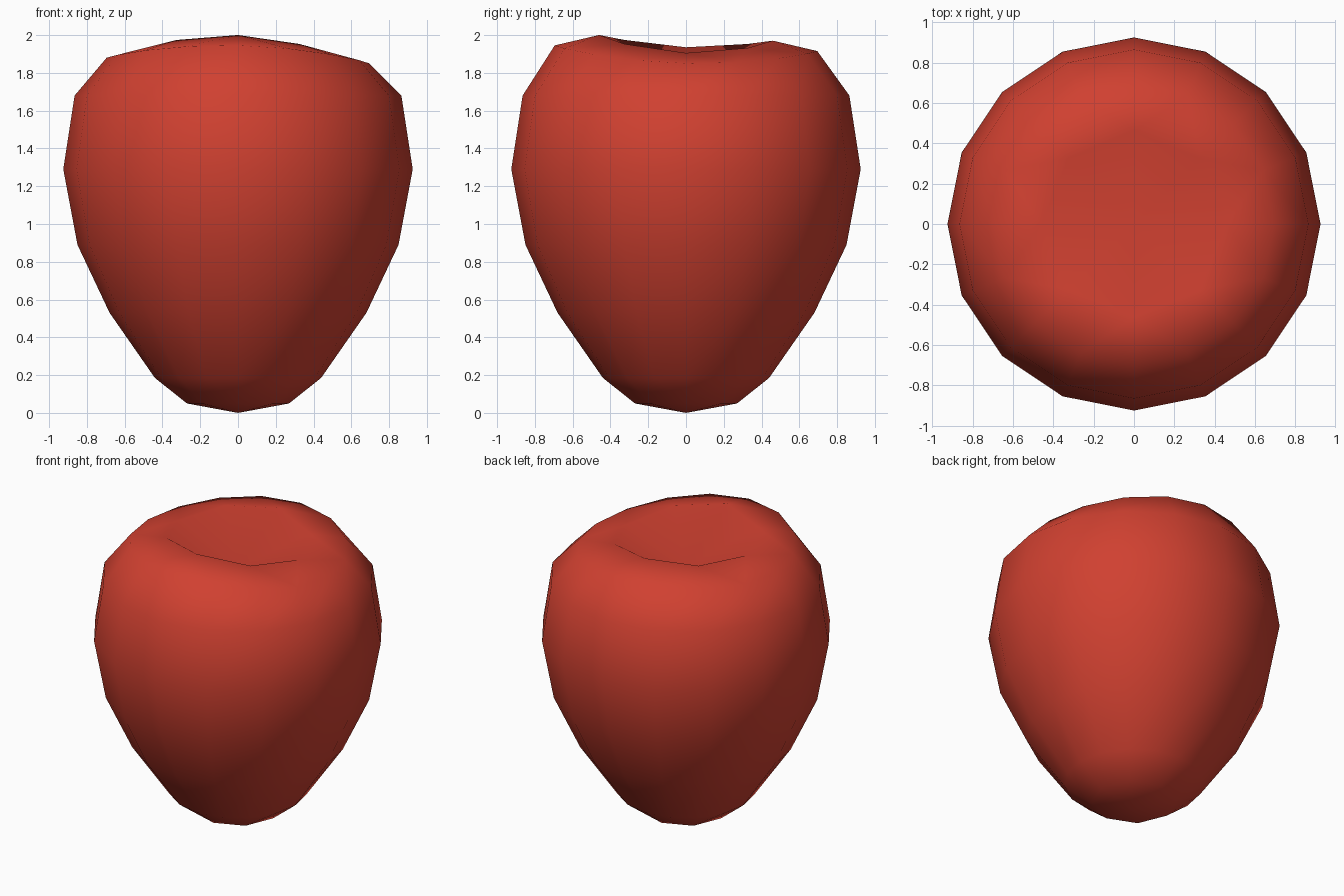
import bpy, bmesh, math

if "Cube" in bpy.data.objects:
    bpy.data.objects.remove(bpy.data.objects["Cube"])

red = bpy.data.materials.new("fruit_red")
red.diffuse_color = (0.63, 0.052, 0.03, 1)
red.use_nodes = True
red.node_tree.nodes["Principled BSDF"].inputs["Base Color"].default_value = red.diffuse_color

# Rings from bottom to top: radius, height, sides, how much the wavy top applies
RINGS = [(0.27, 0.05, 8, 0), (0.44, 0.185, 16, 0), (0.68, 0.53, 16, 0),
         (0.85, 0.89, 16, 0), (0.925, 1.29, 16, 0), (0.865, 1.68, 16, 0),
         (0.695, 1.898, 16, 1), (0.46, 1.953, 8, 1)]

bm = bmesh.new()


def ring(radius, height, sides, wave):
    verts = []
    for i in range(sides):
        a = 2 * math.pi * i / sides
        c, s = math.cos(a), math.sin(a)
        # rim rises to front and back, and leans towards front left
        dz = wave * (0.0325 * (s * s - c * c) - 0.015 * s - 0.015 * c)
        verts.append(bm.verts.new((radius * c, radius * s, height + dz)))
    return verts


def bridge(a, b):
    if len(a) == len(b):
        n = len(a)
        for i in range(n):
            j = (i + 1) % n
            bm.faces.new((a[i], a[j], b[j], b[i]))
        return
    few, many = (a, b) if len(a) < len(b) else (b, a)
    n = len(few)
    for i in range(n):
        p, q = few[i], few[(i + 1) % n]
        m0, m1, m2 = many[2 * i], many[2 * i + 1], many[(2 * i + 2) % (2 * n)]
        for tri in ((p, m0, m1), (p, m1, q), (q, m1, m2)):
            bm.faces.new(tri)


def cap(verts, z):
    tip = bm.verts.new((0, 0, z))
    for i, v in enumerate(verts):
        bm.faces.new((v, verts[(i + 1) % len(verts)], tip))


# Body, pointed base and stem dimple
rings = [ring(*r) for r in RINGS]
for lower, upper in zip(rings, rings[1:]):
    bridge(lower, upper)
cap(rings[0], 0.0)
cap(rings[-1], 1.73)
bmesh.ops.recalc_face_normals(bm, faces=bm.faces)
for f in bm.faces:
    f.smooth = True

mesh = bpy.data.meshes.new("fruit_body")
bm.to_mesh(mesh)
bm.free()
mesh.materials.append(red)
bpy.context.collection.objects.link(bpy.data.objects.new("fruit_body", mesh))
